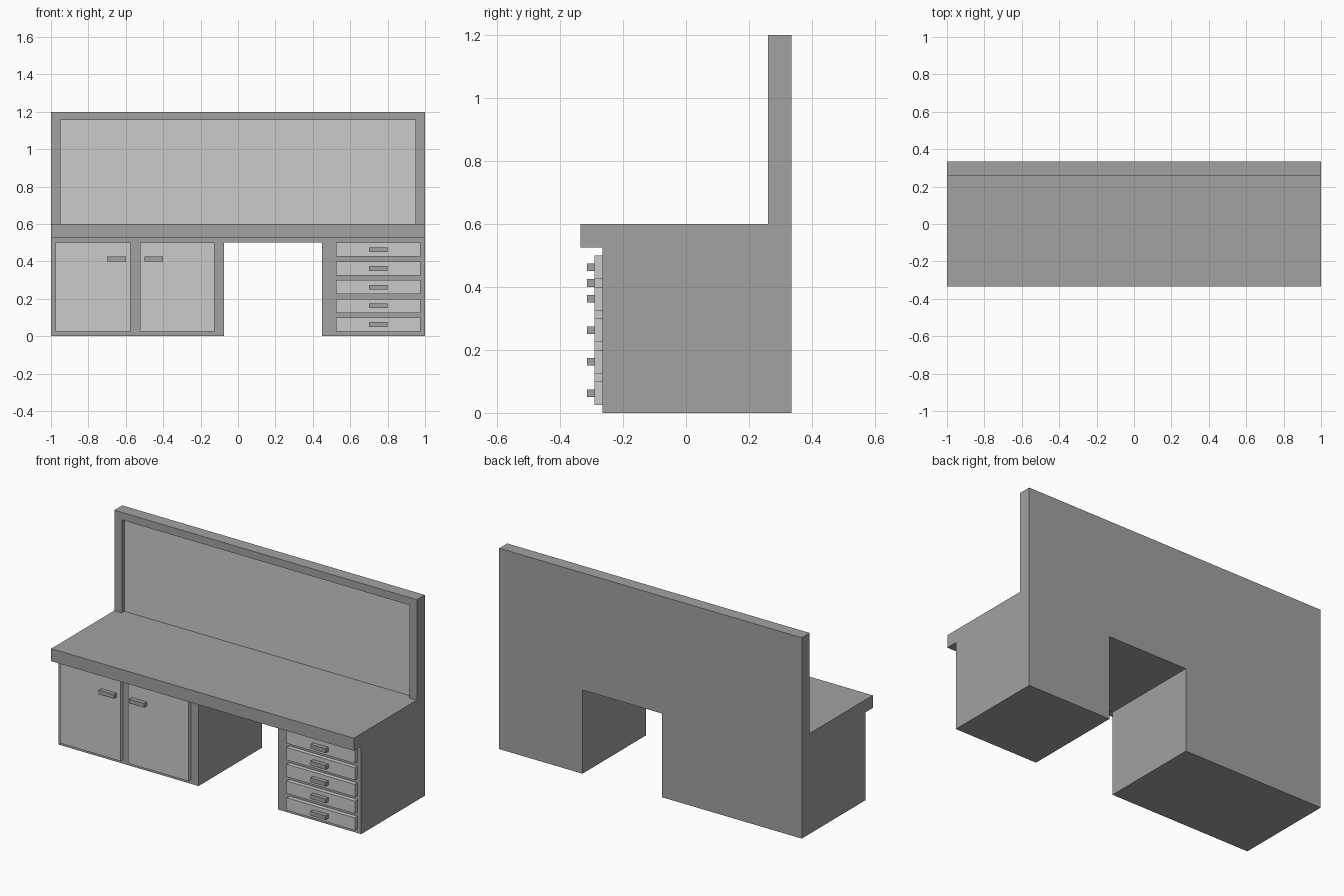
import bpy

if "Cube" in bpy.data.objects:
    bpy.data.objects.remove(bpy.data.objects["Cube"])

dark = bpy.data.materials.new("dark_grey")
dark.diffuse_color = (0.36, 0.36, 0.36, 1)
dark.use_nodes = True
dark.node_tree.nodes["Principled BSDF"].inputs["Base Color"].default_value = dark.diffuse_color
light = bpy.data.materials.new("light_grey")
light.diffuse_color = (0.8, 0.8, 0.8, 1)
light.use_nodes = True
light.node_tree.nodes["Principled BSDF"].inputs["Base Color"].default_value = light.diffuse_color


def box(name, x, y, z, mat):
    """Box from (min, max) ranges on each axis."""
    ranges = (x, y, z)
    bpy.ops.mesh.primitive_cube_add(size=1, location=[(a + b) / 2 for a, b in ranges])
    ob = bpy.context.object
    ob.name = name
    ob.scale = [b - a for a, b in ranges]
    bpy.ops.object.transform_apply(location=False, rotation=False, scale=True)
    ob.data.materials.append(mat)
    return ob


def cut(target, name, x, y, z):
    """Subtract a box from the target."""
    cutter = box(name, x, y, z, dark)
    cutter.hide_render = True
    cutter.display_type = 'WIRE'
    mod = target.modifiers.new(name, 'BOOLEAN')
    mod.operation = 'DIFFERENCE'
    mod.solver = 'EXACT'
    mod.object = cutter


# Workbench body: one block with the empty regions cut away
body = box("workbench_body", (-1, 1), (-0.335, 0.335), (0, 1.2), dark)
cut(body, "space_above_worktop_cutter", (-1.2, 1.2), (-0.5, 0.26), (0.6, 1.4))
cut(body, "worktop_overhang_cutter", (-1.2, 1.2), (-0.5, -0.265), (-0.2, 0.525))
cut(body, "kneehole_cutter", (-0.075, 0.45), (-0.5, 0.5), (-0.2, 0.5))
cut(body, "back_panel_recess_cutter", (-0.95, 0.95), (0.1, 0.295), (0.6, 1.155))

# Light board set into the back frame
box("back_panel", (-0.95, 0.95), (0.285, 0.295), (0.6, 1.155), light)

FRONT = (-0.29, -0.265)
HANDLE = (-0.315, -0.29)

# Pair of cupboard doors, mirrored about x = -0.55
for side, s in (("left", -1), ("right", 1)):
    def span(a, b):
        return sorted((-0.55 + s * a, -0.55 + s * b))
    box(side + "_door", span(0.025, 0.425), FRONT, (0.025, 0.5), light)
    box(side + "_door_handle", span(0.05, 0.15), HANDLE, (0.4, 0.425), dark)

# Stack of five drawers
for i in range(5):
    z = 0.025 + 0.1 * i
    box(f"drawer_{i + 1}", (0.525, 0.975), FRONT, (z, z + 0.075), light)
    box(f"drawer_handle_{i + 1}", (0.7, 0.8), HANDLE, (z + 0.025, z + 0.05), dark)
